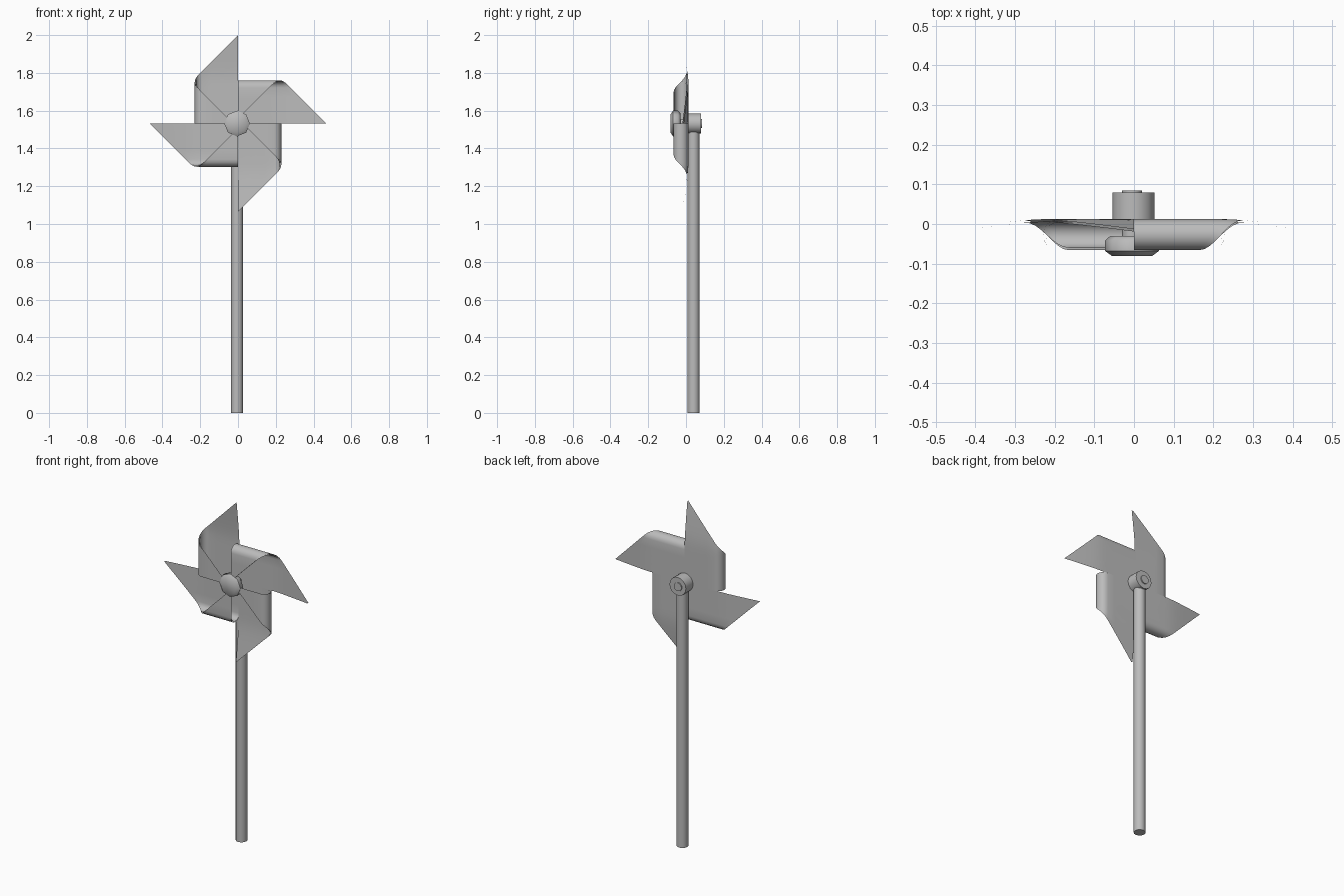
import bpy, bmesh
from math import sin, cos, pi
from mathutils import Matrix, Vector

cube = bpy.data.objects.get("Cube")
if cube:
    bpy.data.objects.remove(cube, do_unlink=True)

HUB = Vector((0, 0, 1.532))   # centre of the wheel
REACH = 0.467                 # centre to blade tip
FOLD = 0.19                   # height where the paper starts to curl
RADIUS = 0.036                # curl radius
BACK = 0.009                  # depth of the rear sheet

grey = bpy.data.materials.new("plain grey")
grey.use_nodes = True
grey.diffuse_color = (0.5, 0.5, 0.5, 1)
grey.node_tree.nodes["Principled BSDF"].inputs["Base Color"].default_value = (0.5, 0.5, 0.5, 1)


def finish(name, bm, angle=40):
    mesh = bpy.data.meshes.new(name)
    bm.to_mesh(mesh)
    bm.free()
    mesh.materials.append(grey)
    obj = bpy.data.objects.new(name, mesh)
    bpy.context.collection.objects.link(obj)
    bpy.ops.object.select_all(action='DESELECT')
    obj.select_set(True)
    bpy.context.view_layer.objects.active = obj
    bpy.ops.object.shade_smooth_by_angle(angle=angle * pi / 180)
    return obj


def lathe(name, profile, sides, origin, along_y=False, angle=40):
    """Closed turned solid from (radius, height) rings."""
    bm = bmesh.new()
    rings = [[bm.verts.new((r * cos(2 * pi * i / sides), r * sin(2 * pi * i / sides), h))
              for i in range(sides)] for r, h in profile]
    for a, b in zip(rings, rings[1:]):
        for i in range(sides):
            j = (i + 1) % sides
            bm.faces.new((a[i], a[j], b[j], b[i]))
    bm.faces.new(rings[0][::-1])
    bm.faces.new(rings[-1])
    if along_y:
        bm.transform(Matrix.Rotation(-pi / 2, 4, 'X'))
    bm.transform(Matrix.Translation(origin))
    bmesh.ops.recalc_face_normals(bm, faces=bm.faces)
    return finish(name, bm, angle)


def paper_point(u, s):
    """Place a point of the flat paper on the curled blade."""
    arc = pi * RADIUS
    if s <= FOLD:
        y, z = BACK, s
    elif s <= FOLD + arc:
        t = (s - FOLD) / RADIUS
        y, z = BACK - RADIUS + RADIUS * cos(t), FOLD + RADIUS * sin(t)
    else:
        y, z = BACK - 2 * RADIUS, FOLD - (s - FOLD - arc)
    # The tip leans forward
    y -= 0.025 * (max(0, u - 0.24) / (REACH - 0.24)) ** 1.2
    return Vector((u, y, z))


# Four curled paper blades
COLS, ARC_STEPS = 10, 8
rows = [FOLD * i / 4 for i in range(4)]
rows += [FOLD + pi * RADIUS * i / ARC_STEPS for i in range(ARC_STEPS + 1)]
last = rows[-1]
rows += [last + (REACH - 0.003 - last) * i / 3 for i in range(1, 4)]
for k, side in enumerate(("left", "top", "right", "bottom")):
    bm = bmesh.new()
    grid = [[bm.verts.new(paper_point((REACH - s) * c / COLS, s)) for c in range(COLS + 1)]
            for s in rows]
    for a, b in zip(grid, grid[1:]):
        for c in range(COLS):
            bm.faces.new((a[c], a[c + 1], b[c + 1], b[c]))
    bm.transform(Matrix.Translation(HUB) @ Matrix.Rotation(-k * pi / 2, 4, 'Y'))
    blade = finish(side + "_blade", bm, 60)
    sheet = blade.modifiers.new("paper thickness", 'SOLIDIFY')
    sheet.thickness = 0.006
    sheet.offset = 0
    sheet.use_rim = False

# Stick, axle and end caps
offset = Vector((-0.005, 0, 0))
lathe("stick", [(0.032, 0), (0.032, 1.5)], 12, offset + Vector((0, 0.04, 0)))
lathe("rear_collar", [(0.053, 0.012), (0.053, 0.079)], 16, HUB + offset * 0.3, True)
lathe("axle", [(0.025, -0.05), (0.025, 0.085)], 12, HUB + offset, True)
lathe("front_cap", [(0.05, -0.081), (0.068, -0.068), (0.068, -0.042), (0.055, -0.03)],
      8, HUB + offset, True, 50)
